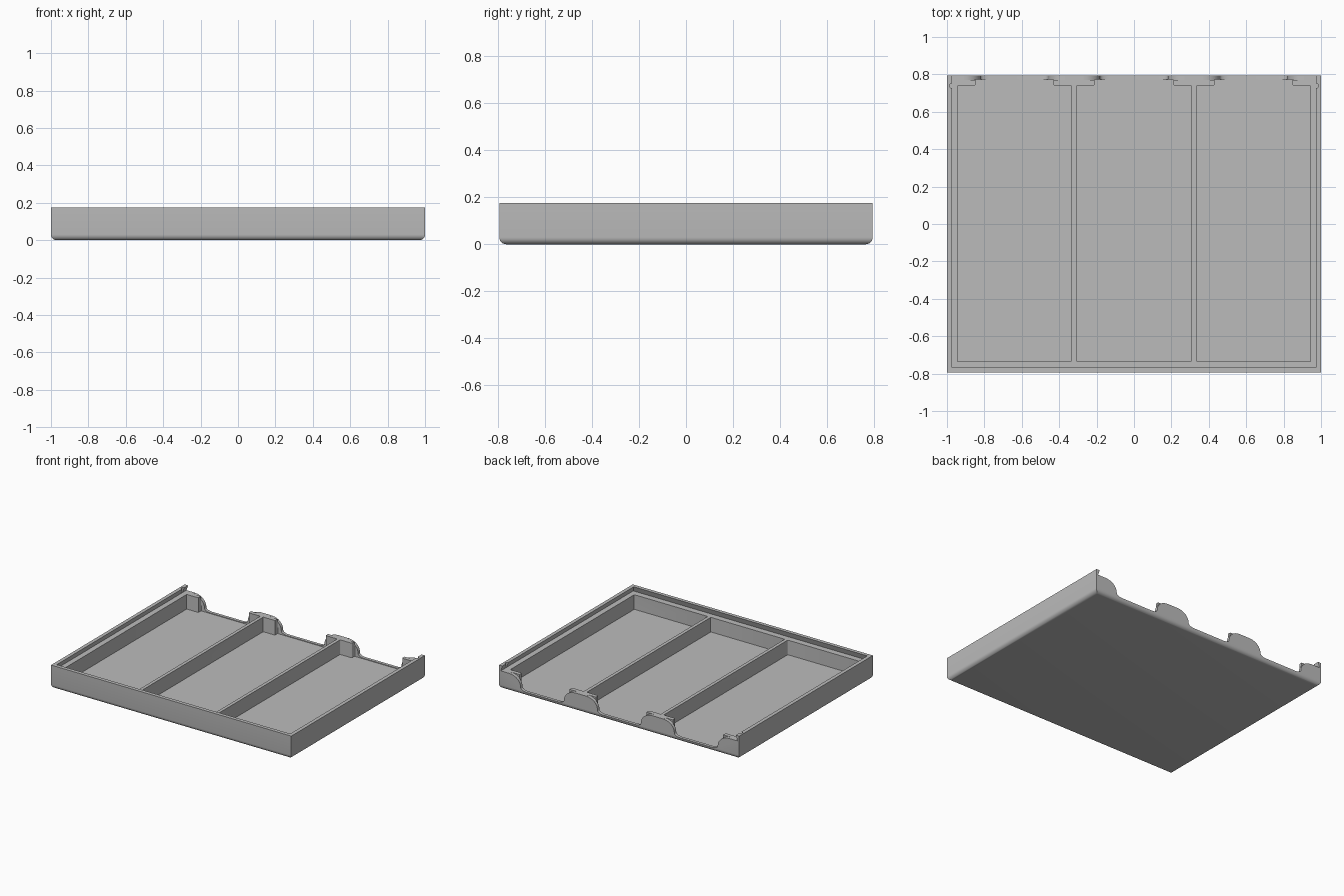
import bpy, bmesh, math
from mathutils import Vector

if "Cube" in bpy.data.objects:
    bpy.data.objects.remove(bpy.data.objects["Cube"], do_unlink=True)

W, D, H = 1.0, 0.795, 0.175      # half width, half depth, height
FLOOR, LEDGE = 0.025, 0.135      # floor and lid ledge heights
BACK_IN, BACK_THIN = 0.74, 0.77  # inner faces of the back wall

grey = bpy.data.materials.new("plain_grey")
grey.use_nodes = True
grey.diffuse_color = (0.5, 0.5, 0.5, 1)
grey.node_tree.nodes["Principled BSDF"].inputs["Base Color"].default_value = (0.5, 0.5, 0.5, 1)


def to_object(bm, name):
    bmesh.ops.recalc_face_normals(bm, faces=bm.faces)
    mesh = bpy.data.meshes.new(name)
    bm.to_mesh(mesh)
    bm.free()
    mesh.materials.append(grey)
    obj = bpy.data.objects.new(name, mesh)
    bpy.context.collection.objects.link(obj)
    return obj


def prism(points, direction, round_edges=0.0):
    bm = bmesh.new()
    face = bm.faces.new([bm.verts.new(p) for p in points])
    out = bmesh.ops.extrude_face_region(bm, geom=[face])["geom"]
    moved = [v for v in out if isinstance(v, bmesh.types.BMVert)]
    bmesh.ops.translate(bm, verts=moved, vec=Vector(direction))
    if round_edges:
        upright = [e for e in bm.edges
                   if abs(e.verts[0].co.z - e.verts[1].co.z) > 0.01]
        bmesh.ops.bevel(bm, geom=upright, offset=round_edges, segments=3,
                        profile=0.5, affect='EDGES')
    return bm


def carve(target, bm):
    cutter = to_object(bm, "cutter")
    cutter.hide_render = True
    mod = target.modifiers.new("carve", 'BOOLEAN')
    mod.operation, mod.solver, mod.object = 'DIFFERENCE', 'EXACT', cutter
    bpy.context.view_layer.objects.active = target
    bpy.ops.object.modifier_apply(modifier=mod.name)
    bpy.data.objects.remove(cutter, do_unlink=True)


# Solid block with rounded bottom edges
bm = prism([(-W, -D, 0), (W, -D, 0), (W, D, 0), (-W, D, 0)], (0, 0, H))
bottom = [e for e in bm.edges if all(v.co.z < 0.001 for v in e.verts)]
bmesh.ops.bevel(bm, geom=bottom, offset=0.03, segments=6, profile=0.5, affect='EDGES')
tray = to_object(bm, "card_tray")

# Dovetailed lid channel, open at the back
bm = bmesh.new()
for z, inset in ((LEDGE, 0.014), (0.2, 0.036)):
    for x in (-W + inset, W - inset):
        for y in (-D + inset, 1.0):
            bm.verts.new((x, y, z))
bmesh.ops.convex_hull(bm, input=bm.verts)
carve(tray, bm)

# Small lid catch notches near the back of both rails
for side in (-1, 1):
    ring = [(side * 0.975 + 0.012 * math.cos(a), 0.738 + 0.012 * math.sin(a), LEDGE + 0.003)
            for a in (i * math.tau / 16 for i in range(16))]
    carve(tray, prism(ring, (0, 0, 0.1)))


def scoop_side(start, sign):
    """Shoulder curve from the post top down to the floor."""
    big, small, low = 0.09, 0.05, FLOOR + 0.005
    mid = low + 0.022
    rise = LEDGE - 0.001 - mid
    quarter = [i * math.pi / 16 for i in range(9)]
    upper = [(big * math.sin(a), mid + rise * math.cos(a)) for a in quarter]
    lower = [(big + small * (1 - math.cos(a)), mid - 0.022 * math.sin(a)) for a in quarter[1:]]
    return [(start + sign * d, BACK_THIN, z) for d, z in upper + lower]


# Three compartments, each with a finger scoop through the back wall
for x0, x1, s0, s1 in ((-0.945, -0.333, -0.91, -0.37),
                       (-0.308, 0.308, -0.27, 0.27),
                       (0.333, 0.945, 0.37, 0.91)):
    l, r, back = x0 + 0.097, x1 - 0.097, BACK_THIN + 0.002
    outline = [(x0, -0.735), (x1, -0.735), (x1, BACK_IN), (r, BACK_IN),
               (r, back), (l, back), (l, BACK_IN), (x0, BACK_IN)]
    carve(tray, prism([(x, y, FLOOR) for x, y in outline], (0, 0, 0.3), 0.006))
    left, right = scoop_side(s0, 1), scoop_side(s1, -1)
    profile = ([(s0, BACK_THIN, 0.3)] + left + right[::-1] + [(s1, BACK_THIN, 0.3)])
    carve(tray, prism(profile, (0, 0.1, 0)))

# Smooth the rounded parts, keep the edges crisp
bpy.ops.object.select_all(action='DESELECT')
tray.select_set(True)
bpy.context.view_layer.objects.active = tray
bpy.ops.object.shade_smooth_by_angle(angle=math.radians(30))
